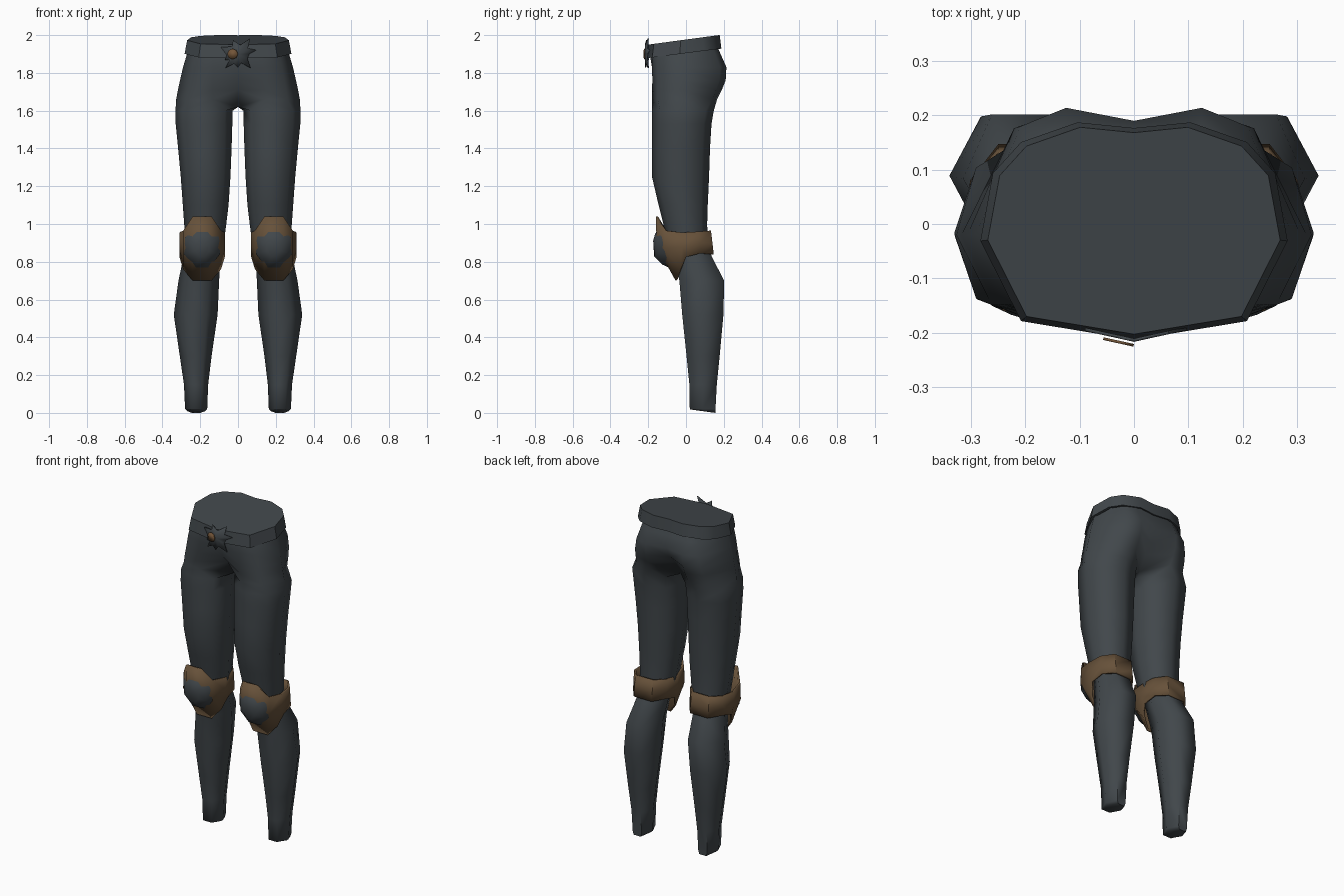
import bpy, bmesh, math
from mathutils import Vector

if "Cube" in bpy.data.objects:
    bpy.data.objects.remove(bpy.data.objects["Cube"])


def material(name, rgb):
    m = bpy.data.materials.new(name)
    m.diffuse_color = (*rgb, 1)
    m.use_nodes = True
    m.node_tree.nodes["Principled BSDF"].inputs["Base Color"].default_value = m.diffuse_color
    return m


SLATE = material("dark slate cloth", (0.053, 0.063, 0.070))
BRONZE = material("bronze leather", (0.135, 0.083, 0.042))
COPPER = material("copper stud", (0.17, 0.09, 0.04))


def finish(name, bm, mat, angle, mirror=True, thickness=0):
    """Turn a bmesh into a smooth-shaded object, mirrored over x."""
    me = bpy.data.meshes.new(name)
    bmesh.ops.recalc_face_normals(bm, faces=bm.faces)
    bm.to_mesh(me)
    bm.free()
    me.materials.append(mat)
    me.shade_smooth()
    me.set_sharp_from_angle(angle=math.radians(angle))
    ob = bpy.data.objects.new(name, me)
    bpy.context.collection.objects.link(ob)
    if thickness:
        s = ob.modifiers.new("thickness", 'SOLIDIFY')
        s.thickness = thickness
        s.offset = -1
    if mirror:
        m = ob.modifiers.new("mirror", 'MIRROR')
        m.use_clip = True
        m.merge_threshold = 0.0005
    return ob


def loft(rings, closed=True, cap_start=False, cap_end=False):
    """Skin a list of equal-length point rings."""
    bm = bmesh.new()
    rows = [[bm.verts.new(p) for p in r] for r in rings]
    n = len(rows[0])
    for a, b in zip(rows, rows[1:]):
        for i in range(n if closed else n - 1):
            j = (i + 1) % n
            quad = (a[i], a[j], b[j], b[i])
            # skip faces lying inside the body on the mirror plane
            if all(abs(v.co.x) < 1e-5 for v in quad):
                continue
            bm.faces.new(quad)
    if cap_start:
        bm.faces.new(rows[0])
    if cap_end:
        bm.faces.new(rows[-1])
    return bm


def leg_ring(z, x0, x1, yf, yb, sides, diag=1.0):
    """Oval ring with a corner at the outer side, running outer > front > inner > back."""
    cx, cy, rx, ry = (x0 + x1) / 2, (yf + yb) / 2, (x1 - x0) / 2, (yb - yf) / 2
    pts = []
    for i in range(sides):
        a = -2 * math.pi * i / sides
        k = diag if i % 2 else 1
        pts.append((cx + rx * k * math.cos(a), cy + ry * k * math.sin(a), z))
    return pts


def hip_ring(z, xo, yf, yb, fc, bc, zc=None):
    """Half ring of the hips; its inner three points sit on the mirror plane."""
    zc = z if zc is None else zc
    return [(xo, -0.02, z), (0.8 * xo, 0.83 * yf, z), (0.135, yf, z), (0, fc, zc),
            (0, (fc + bc) / 2, zc), (0, bc, zc), (0.125, yb, z), (0.72 * xo, 0.84 * yb, z)]


# Thighs and hips
thigh = [(0.90, 0.075, 0.275, -0.10, 0.115), (1.00, 0.062, 0.285, -0.12, 0.112),
         (1.10, 0.05, 0.292, -0.145, 0.115), (1.25, 0.04, 0.303, -0.18, 0.122),
         (1.40, 0.034, 0.317, -0.18, 0.127), (1.53, 0.030, 0.330, -0.18, 0.135),
         (1.60, 0.028, 0.331, -0.18, 0.147)]
hips = [(1.66, 0.327, -0.18, 0.165, -0.03, 0.05, 1.62), (1.71, 0.318, -0.18, 0.19, -0.10, 0.10),
        (1.76, 0.307, -0.178, 0.21, -0.145, 0.15), (1.83, 0.291, -0.18, 0.214, -0.175, 0.19),
        (1.90, 0.270, -0.178, 0.183, -0.192, 0.172), (1.94, 0.260, -0.165, 0.165, -0.19, 0.16)]
rings = [leg_ring(*r, 8, 1.04) for r in thigh] + [hip_ring(*r) for r in hips]
finish("thighs_and_hips", loft(rings, cap_start=True), SLATE, 75)

# Calves with a narrow hem at the ankle
calf = [(0.92, 0.09, 0.275, -0.08, 0.10), (0.82, 0.092, 0.29, -0.06, 0.14),
        (0.70, 0.100, 0.315, -0.035, 0.202), (0.52, 0.108, 0.340, -0.02, 0.198),
        (0.30, 0.140, 0.308, 0.003, 0.178), (0.15, 0.158, 0.286, 0.018, 0.163),
        (0.02, 0.163, 0.280, 0.02, 0.156), (0.006, 0.175, 0.268, 0.024, 0.155)]
rings = [leg_ring(r[0], r[1], r[2], (r[3] + r[4]) / 2 - (r[4] - r[3]) / 2 / 0.866,
                  (r[3] + r[4]) / 2 + (r[4] - r[3]) / 2 / 0.866, 6) for r in calf]
rings[-1] = [(x, y, 0.018 if y < 0.06 else 0.0 if y > 0.12 else 0.009) for x, y, z in rings[-1]]
finish("calves", loft(rings, cap_start=True, cap_end=True), SLATE, 65)

# Waistband, tilted up toward the back, closed by a flat top
outline = [(0, -0.205), (0.2, -0.172), (0.272, -0.03), (0.25, 0.09), (0.2, 0.145), (0.1, 0.18), (0, 0.17)]


def band_row(scale, drop):
    return [(x * scale, y * scale, 1.95 + (y + 0.2) * 0.133 - drop) for x, y in outline]


bm = loft([band_row(0.97, 0.07), band_row(1.04, 0.072), band_row(0.99, 0)], closed=False, cap_end=True)
finish("waistband", bm, SLATE, 35)

# Knee guards: wrapped shells with tall front plates
KX = 0.19
half = [  # dx, then (y, z) at top, middle and bottom
    (0.05, (-0.16, 1.04), (-0.155, 0.88), (-0.055, 0.70)),
    (0.10, (-0.11, 0.965), (-0.115, 0.87), (-0.03, 0.76)),
    (0.12, (-0.02, 0.955), (-0.02, 0.88), (0.0, 0.825)),
    (0.112, (0.07, 0.96), (0.075, 0.90), (0.08, 0.845)),
    (0.06, (0.132, 0.965), (0.14, 0.90), (0.147, 0.84))]
columns = [(1, c) for c in half] + [(-1, c) for c in reversed(half)]
rings = [[(KX + s * c[0], *c[row]) for s, c in columns] for row in (3, 2, 1)]
finish("knee_guards", loft(rings), BRONZE, 40, thickness=0.012)

# Domed kneecaps
cap_shape = [(-0.035, 0.1), (0.035, 0.1), (0.09, 0.06), (0.095, -0.03), (0.035, -0.105),
             (-0.035, -0.105), (-0.095, -0.03), (-0.09, 0.06)]


def cap_row(scale, y, lean):
    return [(KX + x * scale, y - lean * min(z, 0) + 0.3 * abs(x) * scale, 0.87 + z * scale)
            for x, z in cap_shape]


bm = loft([cap_row(1.0, -0.155, 0.6), cap_row(0.8, -0.172, 0.35), cap_row(0.4, -0.178, 0.05)], cap_end=True)
finish("kneecaps", bm, SLATE, 60)


# Spiked buckle plate, folded along its centre line
def fold(x, z, lift=0):
    return (x, -0.217 - lift + 0.22 * abs(x), z)


spikes = [(0, .06), (12, .10), (30, .06), (52, .105), (75, .05), (90, .055), (110, .078), (128, .05),
          (158, .098), (185, .06), (205, .075), (215, .055), (228, .10), (248, .055), (270, .072),
          (290, .05), (312, .10), (335, .055)]
bm = bmesh.new()
hub = bm.verts.new(fold(0, 1.9))
rim = [bm.verts.new(fold(r * math.cos(math.radians(a)), 1.9 + r * math.sin(math.radians(a))))
       for a, r in spikes]
for i, v in enumerate(rim):
    bm.faces.new((hub, v, rim[(i + 1) % len(rim)]))
finish("buckle", bm, SLATE, 10, mirror=False, thickness=0.006)

# Round stud on the buckle
bm = bmesh.new()
ring = [bm.verts.new(fold(-0.028 + 0.028 * math.cos(i * math.pi / 4),
                          1.9 + 0.028 * math.sin(i * math.pi / 4), 0.004)) for i in range(8)]
bm.faces.new(ring)
finish("buckle_stud", bm, COPPER, 10, mirror=False, thickness=0.005)
